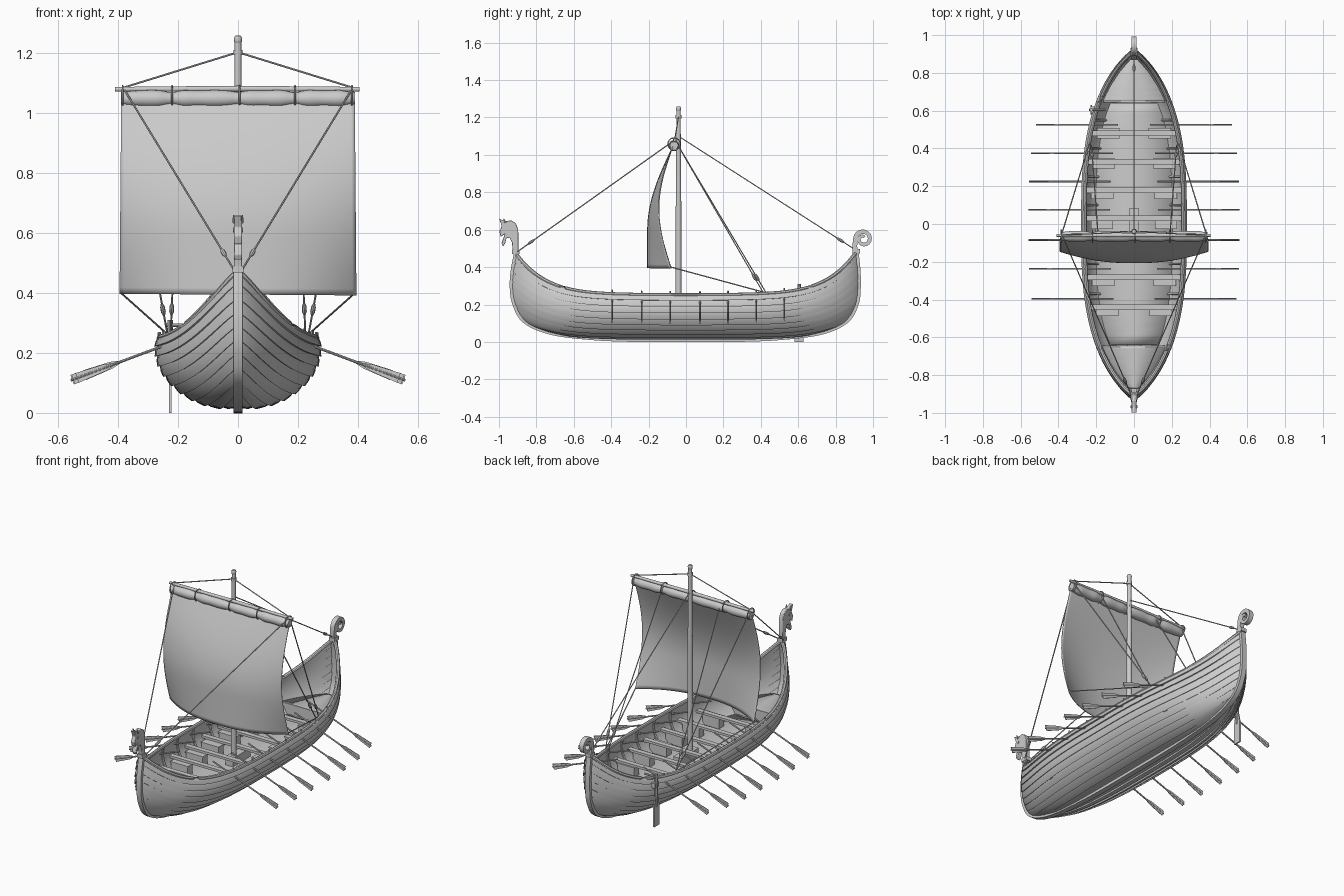
import bpy, bmesh, math
from mathutils import Vector as V

if "Cube" in bpy.data.objects:
    bpy.data.objects.remove(bpy.data.objects["Cube"])

def finish(name, bm, solid=0, angle=35):
    bmesh.ops.recalc_face_normals(bm, faces=bm.faces)
    me = bpy.data.meshes.new(name)
    bm.to_mesh(me); bm.free()
    ob = bpy.data.objects.new(name, me)
    bpy.context.collection.objects.link(ob)
    if solid:
        m = ob.modifiers.new("thickness", 'SOLIDIFY')
        m.thickness, m.offset = solid, 0
    for o in bpy.context.selected_objects:
        o.select_set(False)
    bpy.context.view_layer.objects.active = ob
    ob.select_set(True)
    bpy.ops.object.shade_smooth_by_angle(angle=math.radians(angle))
    return ob

def skin(bm, rows, closed=False):
    vs = [[bm.verts.new(p) for p in r] for r in rows]
    n = len(rows[0])
    for a, b in zip(vs, vs[1:]):
        for i in range(n if closed else n - 1):
            j = (i + 1) % n
            bm.faces.new((a[i], a[j], b[j], b[i]))
    if closed:
        bm.faces.new(vs[0]); bm.faces.new(vs[-1])

def grid(name, rows, solid=0, closed=False):
    bm = bmesh.new()
    skin(bm, rows, closed)
    return finish(name, bm, solid)

def tube(name, pts, r, sides=8):
    pts = [V(p) for p in pts]
    rs = r if isinstance(r, (list, tuple)) else [r] * len(pts)
    rows = []
    for i, p in enumerate(pts):
        t = (pts[min(i + 1, len(pts) - 1)] - pts[max(i - 1, 0)]).normalized()
        a = t.cross(V((0, 1, 0)) if abs(t.y) < .9 else V((1, 0, 0))).normalized()
        b = t.cross(a)
        rows.append([p + rs[i] * (a * math.cos(k * math.tau / sides) + b * math.sin(k * math.tau / sides))
                     for k in range(sides)])
    return grid(name, rows, closed=True)

def prism(name, poly, ext):
    ext = V(ext)
    return grid(name, [[V(p) - ext / 2 for p in poly], [V(p) + ext / 2 for p in poly]], closed=True)

def box(name, c, s):
    x, y, z = c; a, b, h = s[0] / 2, s[1] / 2, s[2]
    return prism(name, [(x - a, y - b, z), (x + a, y - b, z), (x + a, y + b, z), (x - a, y + b, z)], (0, 0, h))

def ribbon(name, pts, hw, ths):
    rows = []
    for i, (y, z) in enumerate(pts):
        a, b = pts[max(i - 1, 0)], pts[min(i + 1, len(pts) - 1)]
        n = V((0, a[1] - b[1], b[0] - a[0])).normalized() * ths[i]
        p, w = V((0, y, z)), V((hw, 0, 0))
        rows.append([p - w - n, p + w - n, p + w + n, p - w + n])
    return grid(name, rows, closed=True)

def spline(pts, t):
    n = len(pts) - 1
    i = min(int(t * n), n - 1); f = t * n - i
    g = [V(pts[max(0, min(n, k))]) for k in (i - 1, i, i + 1, i + 2)]
    return .5 * (2 * g[1] + (g[2] - g[0]) * f + (2 * g[0] - 5 * g[1] + 4 * g[2] - g[3]) * f ** 2
                 + (3 * g[1] - g[0] - 3 * g[2] + g[3]) * f ** 3)

# Hull shape: midship section plus bow and stern curves
MID = [(.012, .02), (.085, .028), (.145, .048), (.195, .08), (.235, .12), (.26, .165), (.268, .21), (.264, .25)]
BOW = [(-.72, .05), (-.86, .11), (-.915, .2), (-.93, .29), (-.925, .38), (-.908, .47)]
STERN = [(.72, .05), (.855, .11), (.91, .2), (.922, .29), (.92, .39), (.91, .48)]

def hull(u, t, off=0):
    m, e = spline(MID, t), spline(BOW if u < 0 else STERN, t)
    tan = (spline(MID, min(1, t + .02)) - spline(MID, max(0, t - .02))).normalized()
    a = abs(u)
    w, h = max(0, 1 - a ** 3) ** .8, .1 * a ** 2 + .9 * a ** 6
    off *= 1 - .7 * a ** 8
    return V((max(0, m.x * w + tan.y * off), e.x * a, m.y + (e.y - m.y) * h - tan.x * off * (1 - a ** 4)))

def at(y, t, off=0):
    return hull(max(-1, min(1, y / abs(spline(BOW if y < 0 else STERN, t).x))), t, off)

def half(y, z):
    for k in range(101):
        if abs(spline(BOW if y < 0 else STERN, k / 100).x) > abs(y) and at(y, k / 100).z >= z:
            return at(y, k / 100).x
    return at(y, 1).x

US = [math.sin(math.pi / 2 * (k / 30 - 1)) for k in range(61)]
N = 10
mir = lambda p, s: V((p.x * s, p.y, p.z))
for s, side in ((1, "right"), (-1, "left")):
    # Overlapping planks, smooth inner lining, then the rail on top
    rows = []
    for i in range(N):
        for f, off in ((0, .009 if i else 0), (.5, .005), (1, 0)):
            rows.append([mir(hull(u, (i + f) / N, off), s) for u in US])
    grid("hull_planks_" + side, rows, .008)
    grid("hull_lining_" + side, [[mir(hull(u, t / 20, -.009), s) for u in US] for t in range(3, 21)])
    tube("rail_" + side, [mir(hull(u, 1, -.003), s) for u in US], .011)

# Keel with curved stem and stern posts
path = BOW[::-1] + [(-.5, .022), (-.25, .012), (0, .012), (.25, .012), (.5, .022)] + STERN
kp = [tuple(spline(path, k / 80)) for k in range(81)]
ribbon("keel_and_posts", kp, .015, [.0125] * 81)

# Decks
def deck(name, y0, y1, z):
    ys = [y0 + (y1 - y0) * k / 24 for k in range(25)]
    grid(name, [[(max(.002, half(y, z) - .01) * f, y, z) for f in (-1, 0, 1)] for y in ys], .008)
deck("main_deck", -.64, .64, .095)
for s, n in ((-1, "front"), (1, "rear")):
    deck(n + "_platform", s * .65, s * .87, .16)
    a, b = half(s * .65, .1) - .012, half(s * .65, .16) - .012
    prism(n + "_platform_step", [(-a, s * .65, .1), (a, s * .65, .1), (b, s * .65, .163), (-b, s * .65, .163)],
          (0, .012, 0))

# Oars, pegs, cross beams and ribs
OARS = [-.395, -.237, -.085, .075, .225, .375, .525]
for k, y in enumerate(OARS):
    w = half(y, .21)
    box(f"cross_beam_{k}", (0, y - .045, .17), (2 * half(y - .045, .17), .03, .014))
    for s in (1, -1):
        d, p = V((s * .937, 0, -.349)), V((s * .349, 0, .937))
        o = V((s * w, y, .218 + (.265 - w) * .372))
        tube(f"oar_{k}_{s}", [o - d * .15, o + d * .31], .0045)
        b = o + d * .18
        prism(f"oar_blade_{k}_{s}", [b - p * .005, b + d * .03 - p * .012, b + d * .125 - p * .017,
              b + d * .125 + p * .017, b + d * .03 + p * .012, b + p * .005], (0, .004, 0))
        g = at(y, 1)
        tube(f"oar_peg_{k}_{s}", [(s * g.x, y, g.z - .03), (s * g.x, y, g.z + .018)], .004, 6)
        tube(f"rib_{k}_{s}", [mir(at(y + .025, t / 10, -.012), s) for t in range(3, 11)], .007, 6)
for k, y in enumerate((-.46, -.3, -.15, .0, .16, .32, .48)):
    for s in (1, -1):
        c = half(y, .15) - .085
        box(f"rowing_chest_{k}_{s}", (s * c, y, .125), (.11, .048, .055))
        box(f"chest_lid_{k}_{s}", (s * c, y, .156), (.118, .054, .008))

# Mast with its block and top knob
tube("mast", [(0, -.04, .09), (0, -.04, .7), (0, -.04, 1.235)], [.016, .015, .011], 16)
tube("mast_knob", [(0, -.04, z) for z in (1.232, 1.238, 1.25, 1.258, 1.26)], [.009, .013, .014, .01, .005], 16)
tube("mast_collar", [(0, -.04, 1.195), (0, -.04, 1.212)], .015, 16)
box("mast_block", (0, .0, .125), (.05, .17, .05))

# Yard, rolled sail top, ties, and billowing sail
tube("yard", [(-.41, -.06, 1.08), (0, -.06, 1.082), (.405, -.06, 1.08)], [.008, .01, .008], 12)
TIES = [-.385, -.22, .005, .19, .38]
xs = [-.39 + .78 * k / 60 for k in range(61)]
tube("rolled_sail", [(x, -.065, 1.049) for x in xs],
     [.021 + .007 * min(1, min(abs(x - t) for t in TIES) / .04) + .001 * math.sin(x * 60) for x in xs], 16)
for k, x in enumerate(TIES):
    tube(f"sail_tie_{k}", [(x, -.064 + .033 * math.cos(a * math.tau / 16), 1.058 + .033 * math.sin(a * math.tau / 16))
                           for a in range(17)], .0035, 6)
rows = []
for k in range(31):
    v = k / 30
    edge = -.07 - .07 * math.sin(math.pi * v) - .01 * v
    mid = -.07 - .135 * math.sin(math.pi / 2 * min(1, v * 1.45))
    rows.append([(x * (1 + .01 * v), edge + (mid - edge) * (1 - abs(x / .39) ** 2.4), 1.045 - (.65 + .006 * x) * v)
                 for x in xs])
grid("sail", rows, .005)

# Rigging
def rope(name, a, b, block=True):
    a, b = V(a), V(b)
    tube(name, [a, b], .0032, 6)
    if block:
        n = (b - a).normalized()
        q = b - n * .1
        tube(name + "_block", [q - n * .022, q - n * .01, q + n * .01, q + n * .022], [.004, .008, .008, .004])
rope("back_stay", (0, -.04, 1.1), (0, .91, .49))
for s in (1, -1):
    rope(f"yard_lift_{s}", (0, -.04, 1.204), (s * .385, -.06, 1.085), False)
    rope(f"bow_stay_{s}", (s * .38, -.06, 1.08), (s * .015, -.905, .48))
    rope(f"brace_{s}", (s * .385, -.06, 1.08), (s * .235, .43, .26))
    rope(f"inner_brace_{s}", (s * .19, -.06, 1.08), (s * .225, .415, .26))
    rope(f"sheet_{s}", (s * .39, -.08, .4), (s * .235, .43, .262), False)

# Beast head on the bow
head = [(-.926, .47), (-.93, .53), (-.943, .558), (-.96, .555), (-.966, .53), (-.978, .51), (-.986, .528),
        (-.97, .575), (-.99, .562), (-.998, .59), (-.985, .62), (-1, .66), (-.968, .645), (-.935, .65),
        (-.91, .635), (-.897, .6), (-.896, .47)]
ob = prism("beast_head", [(0, y, z) for y, z in head], (.026, 0, 0))
m = ob.modifiers.new("bevel", 'BEVEL'); m.width, m.segments = .003, 2
for s in (1, -1):
    tube(f"beast_eye_{s}", [(s * .01, -.965, .61), (s * .017, -.965, .61)], .008, 12)
    tube(f"beast_ear_{s}", [(s * .012, -.965, .635), (s * .015, -.975, .66)], [.007, .002])
box("bow_collar", (0, -.91, .48), (.036, .042, .022))

# Spiral on the stern
sp = [(.91, .47), (.902, .51)]
for k in range(41):
    f = k / 40
    a, r = math.pi - f * math.tau * 1.35, .042 - .03 * f ** 1.4
    sp.append((.948 + r * math.cos(a), .55 + r * math.sin(a)))
ribbon("stern_spiral", sp, .014, [.014, .013] + [.0125 - .005 * k / 40 for k in range(41)])
box("stern_collar", (0, .91, .485), (.036, .042, .022))

# Steering oar on the left side
X, Y = -.226, .605
tube("steering_shaft", [(X, Y, .12), (X, Y, .31)], .009, 10)
prism("steering_blade", [(X, Y - .012, .18), (X, Y + .012, .18), (X, Y + .024, .12), (X, Y + .024, .0),
                         (X, Y - .024, .0), (X, Y - .024, .12)], (.008, 0, 0))
tube("tiller", [(X - .012, Y, .292), (-.15, Y, .292)], .006)
box("steering_bracket", (X + .015, Y, .245), (.04, .035, .03))
